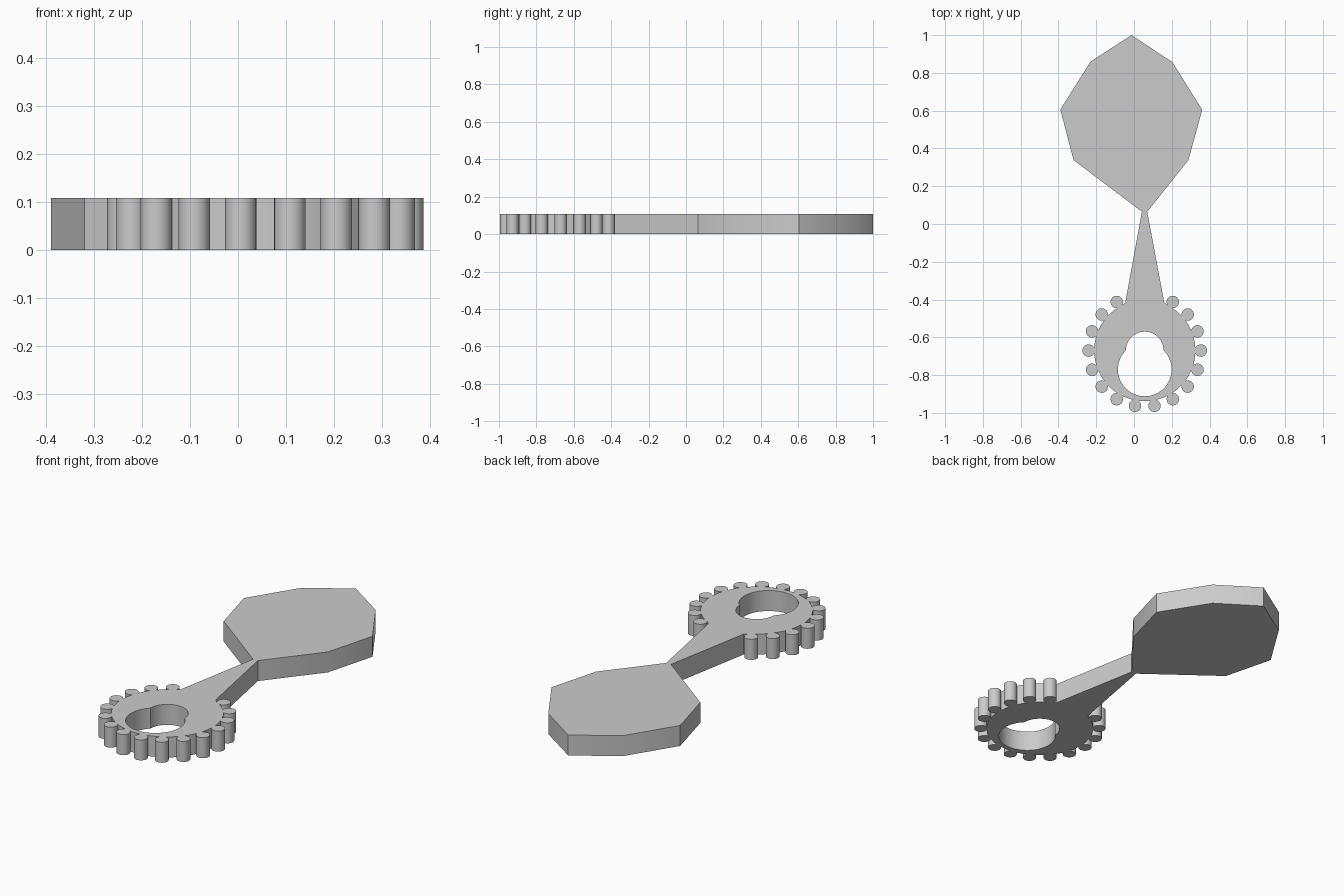
import bpy, bmesh
from math import acos, atan2, cos, sin, pi, radians
from mathutils import Vector

cube = bpy.data.objects.get("Cube")
if cube:
    bpy.data.objects.remove(cube)

HEIGHT = 0.108
GEAR = Vector((0.057, -0.67))      # gear centre
DISC_R, PITCH_R, TOOTH_R = 0.268, 0.297, 0.033
STEP = radians(20)


def arc(centre, radius, start, end, steps):
    """Points along a circular arc, both ends included."""
    angles = [start + (end - start) * i / steps for i in range(steps + 1)]
    return [centre + radius * Vector((cos(a), sin(a))) for a in angles]


# Blade and neck, anticlockwise from the right foot of the handle
outline = [Vector(p) for p in (
    (0.16, -0.415), (0.07, 0.065), (0.288, 0.338), (0.361, 0.605),
    (0.203, 0.857), (-0.013, 1.0), (-0.23, 0.86), (-0.39, 0.606),
    (-0.32, 0.338), (0.042, 0.065), (-0.046, -0.415))]

# Round teeth on the gear rim, leaving out those swallowed by the handle
half = acos((DISC_R**2 - PITCH_R**2 - TOOTH_R**2) / (2 * PITCH_R * TOOTH_R))
root = atan2(TOOTH_R * sin(half), PITCH_R + TOOTH_R * cos(half))
for i in range(6, 22):
    a = i * STEP
    tip = GEAR + PITCH_R * Vector((cos(a), sin(a)))
    outline += arc(tip, TOOTH_R, a - half, a + half, 18)
    if i < 21:
        outline += arc(GEAR, DISC_R, a + root, a + STEP - root, 4)[1:-1]

# Keyhole: a small circle merging into a larger one below it
small_r, large_r, drop = 0.1, 0.142, 0.1
rise = (large_r**2 - small_r**2 - drop**2) / (2 * drop)
side = (small_r**2 - rise**2) ** 0.5
s, b = atan2(rise, side), atan2(rise + drop, side)
hole = arc(GEAR, small_r, s, pi - s, 28)
hole += arc(GEAR - Vector((0, drop)), large_r, pi - b, 2 * pi + b, 48)[1:-1]

# Filled, extruded profile
curve = bpy.data.curves.new("paddle_profile", 'CURVE')
curve.dimensions = '2D'
curve.fill_mode = 'BOTH'
curve.extrude = HEIGHT / 2
for points in (outline, hole):
    spline = curve.splines.new('POLY')
    spline.points.add(len(points) - 1)
    for sp, p in zip(spline.points, points):
        sp.co = (p.x, p.y, 0, 1)
    spline.use_cyclic_u = True
helper = bpy.data.objects.new("profile_helper", curve)
bpy.context.collection.objects.link(helper)
deps = bpy.context.evaluated_depsgraph_get()
mesh = bpy.data.meshes.new_from_object(helper.evaluated_get(deps))
bpy.data.objects.remove(helper)

# Weld the caps to the walls and stand the part on the ground
bm = bmesh.new()
bm.from_mesh(mesh)
bmesh.ops.remove_doubles(bm, verts=bm.verts, dist=1e-5)
bmesh.ops.recalc_face_normals(bm, faces=bm.faces)
bmesh.ops.translate(bm, verts=bm.verts, vec=(0, 0, HEIGHT / 2))
bm.to_mesh(mesh)
bm.free()

# Plain grey finish
grey = bpy.data.materials.new("plain_grey")
grey.use_nodes = True
colour = (0.6, 0.6, 0.6, 1)
grey.diffuse_color = colour
grey.node_tree.nodes["Principled BSDF"].inputs["Base Color"].default_value = colour
mesh.materials.clear()
mesh.materials.append(grey)

paddle = bpy.data.objects.new("geared_paddle", mesh)
bpy.context.collection.objects.link(paddle)
bpy.ops.object.select_all(action='DESELECT')
paddle.select_set(True)
bpy.context.view_layer.objects.active = paddle
bpy.ops.object.shade_smooth_by_angle(angle=radians(30))
